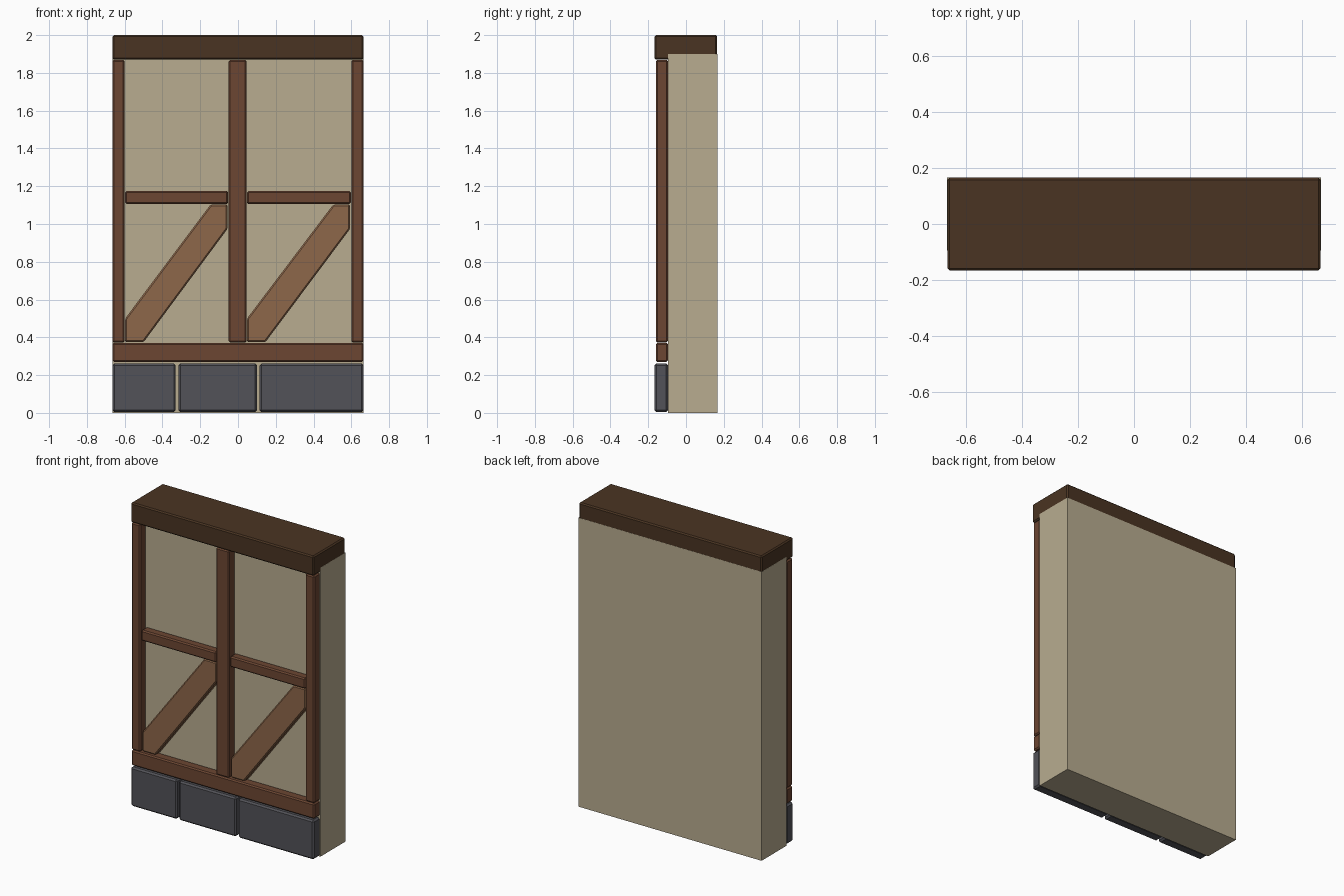
import bpy, bmesh
from mathutils import Vector

if "Cube" in bpy.data.objects:
    bpy.data.objects.remove(bpy.data.objects["Cube"])


def material(name, rgb):
    # sRGB 0-255 to linear
    lin = [((c / 255 + 0.055) / 1.055) ** 2.4 for c in rgb]
    m = bpy.data.materials.new(name)
    m.diffuse_color = (*lin, 1)
    m.use_nodes = True
    m.node_tree.nodes["Principled BSDF"].inputs["Base Color"].default_value = m.diffuse_color
    return m


PLASTER = material("plaster", (184, 172, 144))
TIMBER = material("timber", (108, 70, 50))
DARK = material("dark_timber", (74, 52, 34))
BRACE = material("light_timber", (141, 103, 74))
STONE = material("stone", (82, 82, 88))


def prism(name, outline, y0, y1, mat, bevel=0.008):
    """Extrude an x-z outline from y0 to y1 and chamfer its edges."""
    bm = bmesh.new()
    face = bm.faces.new([bm.verts.new((x, y0, z)) for x, z in outline])
    ext = bmesh.ops.extrude_face_region(bm, geom=[face])
    bmesh.ops.translate(bm, vec=Vector((0, y1 - y0, 0)),
                        verts=[v for v in ext["geom"] if isinstance(v, bmesh.types.BMVert)])
    bmesh.ops.recalc_face_normals(bm, faces=bm.faces)
    if bevel:
        bmesh.ops.bevel(bm, geom=bm.edges[:], offset=bevel, segments=1,
                        affect='EDGES', clamp_overlap=True)
    me = bpy.data.meshes.new(name)
    bm.to_mesh(me)
    bm.free()
    me.materials.append(mat)
    ob = bpy.data.objects.new(name, me)
    bpy.context.collection.objects.link(ob)
    return ob


def block(name, x0, x1, z0, z1, y0, y1, mat, bevel=0.008):
    return prism(name, [(x0, z0), (x1, z0), (x1, z1), (x0, z1)], y0, y1, mat, bevel)


W, BACK, WALL = 0.665, 0.165, -0.095   # half width, back face, wall front

# Plaster wall, a hair proud of the cap beam at the sides and back
block("wall", -W - 0.0007, W + 0.0007, 0, 1.90, WALL, BACK + 0.0007, PLASTER, 0)

# Cap beam over the full depth
block("cap_beam", -W, W, 1.87, 2.0, -0.166, BACK, DARK)

# Foundation stones
for i, (x0, x1) in enumerate([(-W, -0.33), (-0.315, 0.10), (0.115, W)]):
    block(f"foundation_stone_{i + 1}", x0, x1, 0.004, 0.262, -0.166, WALL, STONE, 0.01)

# Sill and posts
block("sill", -W, W, 0.27, 0.371, -0.16, WALL, TIMBER)
for name, x0, x1 in [("left_post", -W, -0.60), ("middle_post", -0.05, 0.046),
                     ("right_post", 0.60, W)]:
    block(name, x0, x1, 0.373, 1.868, -0.16, WALL, TIMBER)

# Rail and diagonal brace in each bay
for side, x0, x1 in [("left", -0.597, -0.052), ("right", 0.048, 0.597)]:
    block(side + "_rail", x0, x1, 1.105, 1.175, -0.155, WALL, TIMBER)
    prism(side + "_brace",
          [(x0, 0.374), (x0 + 0.097, 0.374), (x1 - 0.003, 0.975),
           (x1 - 0.003, 1.103), (x1 - 0.093, 1.103), (x0, 0.50)],
          -0.145, WALL, BRACE)
